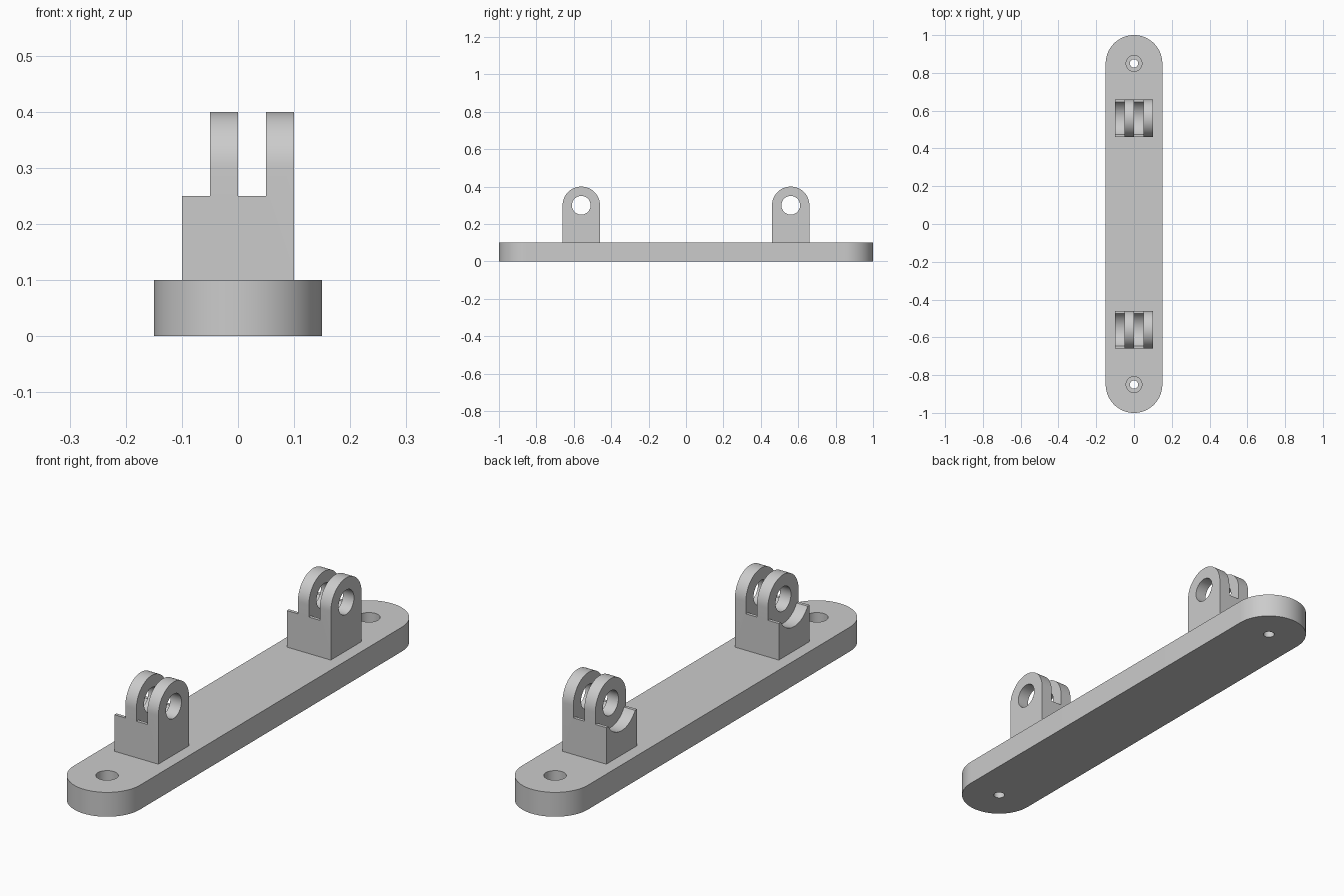
import bpy, bmesh, math
from mathutils import Vector

cube = bpy.data.objects.get("Cube")
if cube:
    bpy.data.objects.remove(cube)

grey = bpy.data.materials.new("plain grey")
grey.use_nodes = True
colour = (0.6, 0.6, 0.6, 1)
grey.diffuse_color = colour
grey.node_tree.nodes["Principled BSDF"].inputs["Base Color"].default_value = colour


def arc(cx, cy, r, start, end, steps=32):
    """Points along an arc, angles in degrees."""
    angles = [math.radians(start + (end - start) * i / steps) for i in range(steps + 1)]
    return [(cx + r * math.cos(a), cy + r * math.sin(a)) for a in angles]


def circle(cx, cy, r):
    return arc(cx, cy, r, 0, 360, 48)[:-1]


def prism(name, outline, low, high, axis):
    """Extrude an outline: XY outline along z, or YZ outline along x."""
    bm = bmesh.new()
    place = (lambda p: (p[0], p[1], low)) if axis == "z" else (lambda p: (low, p[0], p[1]))
    face = bm.faces.new([bm.verts.new(place(p)) for p in outline])
    move = Vector((0, 0, high - low)) if axis == "z" else Vector((high - low, 0, 0))
    grown = bmesh.ops.extrude_face_region(bm, geom=[face], use_keep_orig=True)
    bmesh.ops.translate(bm, verts=[g for g in grown["geom"] if isinstance(g, bmesh.types.BMVert)], vec=move)
    bmesh.ops.recalc_face_normals(bm, faces=bm.faces)
    mesh = bpy.data.meshes.new(name)
    bm.to_mesh(mesh)
    bm.free()
    mesh.materials.append(grey)
    obj = bpy.data.objects.new(name, mesh)
    bpy.context.collection.objects.link(obj)
    return obj


def cut(obj, cutters):
    """Subtract the cutters, then shade the result smooth with sharp edges."""
    bpy.ops.object.select_all(action="DESELECT")
    bpy.context.view_layer.objects.active = obj
    obj.select_set(True)
    for cutter in cutters:
        mod = obj.modifiers.new("cut", "BOOLEAN")
        mod.operation = "DIFFERENCE"
        mod.solver = "EXACT"
        mod.object = cutter
        bpy.ops.object.modifier_apply(modifier=mod.name)
        bpy.data.objects.remove(cutter)
    bpy.ops.object.shade_smooth_by_angle(angle=math.radians(30))


# Base plate with rounded ends and counterbored screw holes
base = prism("base_plate", arc(0, 0.85, 0.15, 0, 180) + arc(0, -0.85, 0.15, 180, 360), 0, 0.1, "z")
holes = []
for y in (-0.85, 0.85):
    holes.append(prism("screw_hole", circle(0, y, 0.022), -0.1, 0.2, "z"))
    holes.append(prism("screw_head_recess", circle(0, y, 0.042), 0.04, 0.2, "z"))
cut(base, holes)

# Hinge bracket: rounded block, pin hole, two slots with scooped floors
bracket = prism("front_bracket", arc(0, 0.3, 0.1, 0, 180) + [(-0.1, 0.1), (0.1, 0.1)], -0.1, 0.1, "x")
slot = arc(0, 0.3, 0.1, -150, -30) + [(0.15, 0.25), (0.15, 0.45), (-0.15, 0.45), (-0.15, 0.25)]
cut(bracket, [
    prism("pin_hole", circle(0, 0.3, 0.05), -0.2, 0.2, "x"),
    prism("outer_slot", slot, -0.15, -0.05, "x"),
    prism("middle_slot", slot, 0, 0.05, "x"),
])
bracket.location.y = -0.56

# Second bracket, facing the same way
back = bracket.copy()
back.name = "back_bracket"
back.location.y = 0.56
bpy.context.collection.objects.link(back)
